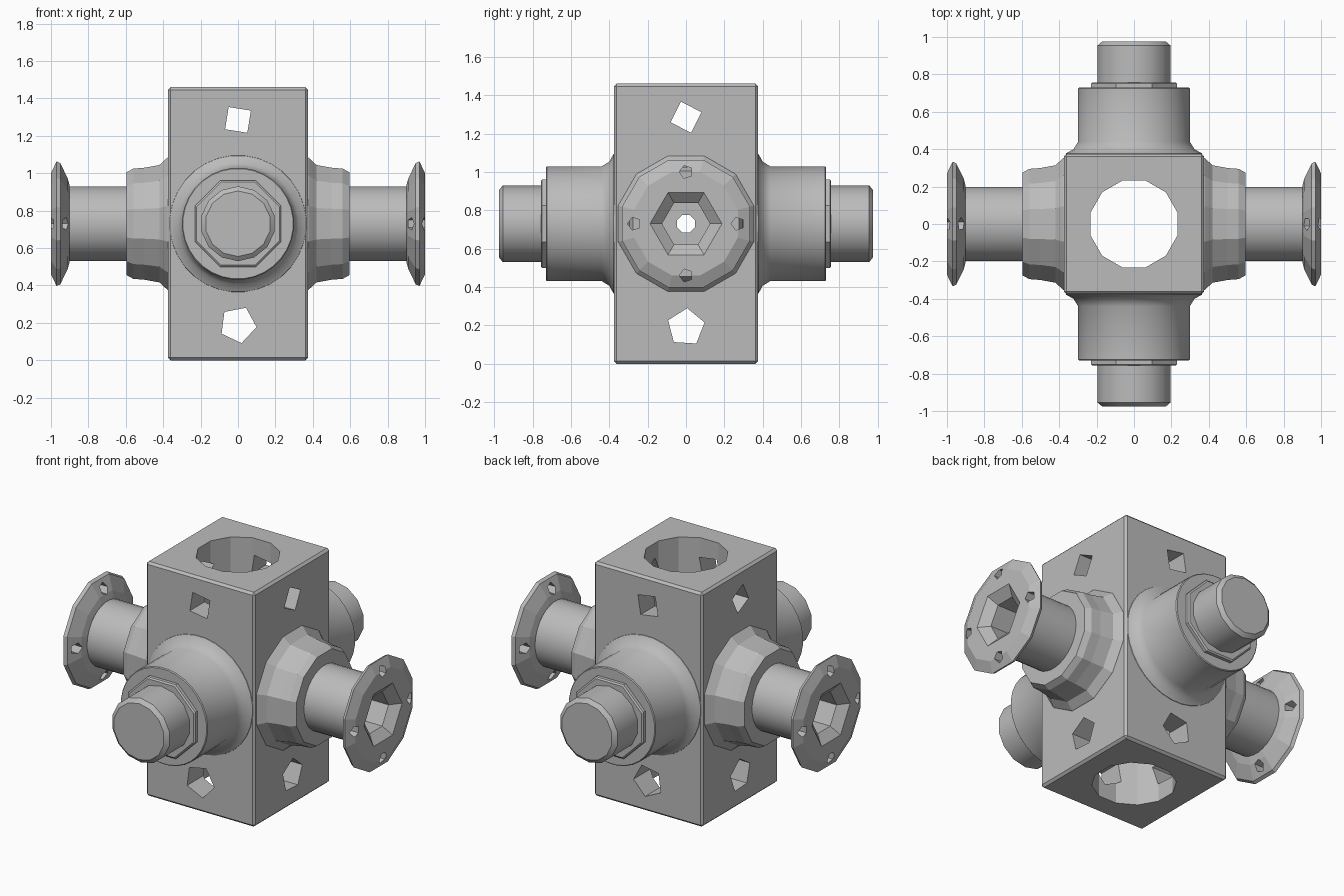
import bpy, bmesh, math
from mathutils import Matrix, Vector

if "Cube" in bpy.data.objects:
    bpy.data.objects.remove(bpy.data.objects["Cube"])

MID = 0.73    # height of the arm axes
HALF = 0.375  # half width of the block

steel = bpy.data.materials.new("plain grey")
steel.use_nodes = True
GREY = (0.5, 0.5, 0.5, 1)
steel.diffuse_color = GREY
steel.node_tree.nodes["Principled BSDF"].inputs["Base Color"].default_value = GREY


def finish(name, bm):
    bmesh.ops.recalc_face_normals(bm, faces=bm.faces)
    mesh = bpy.data.meshes.new(name)
    bm.to_mesh(mesh)
    bm.free()
    obj = bpy.data.objects.new(name, mesh)
    mesh.materials.append(steel)
    bpy.context.collection.objects.link(obj)
    return obj


def turned(name, direction, profile, sides, centre=(0, 0, MID), turn=0.5):
    """Solid of revolution; profile is (distance along direction, radius)."""
    bm = bmesh.new()
    frame = Matrix.Translation(centre) @ Vector(direction).to_track_quat('Z', 'Y').to_matrix().to_4x4()
    rings = []
    for dist, radius in profile:
        ring = []
        for i in range(sides):
            a = math.tau * (i + turn) / sides
            ring.append(bm.verts.new(frame @ Vector((radius * math.cos(a), radius * math.sin(a), dist))))
        rings.append(ring)
    for low, high in zip(rings, rings[1:]):
        for i in range(sides):
            j = (i + 1) % sides
            bm.faces.new((low[i], low[j], high[j], high[i]))
    bm.faces.new(rings[0])
    bm.faces.new(rings[-1])
    return finish(name, bm)


def select(obj):
    bpy.ops.object.select_all(action='DESELECT')
    obj.select_set(True)
    bpy.context.view_layer.objects.active = obj


def cut(obj, cutters):
    select(obj)
    for cutter in cutters:
        mod = obj.modifiers.new("cut", 'BOOLEAN')
        mod.operation, mod.solver, mod.object = 'DIFFERENCE', 'EXACT', cutter
        bpy.ops.object.modifier_apply(modifier=mod.name)


def smooth(obj, degrees):
    select(obj)
    bpy.ops.object.shade_smooth_by_angle(angle=math.radians(degrees))


X, Y, Z = Vector((1, 0, 0)), Vector((0, 1, 0)), Vector((0, 0, 1))
cutters = []


def cutter(*args, **kw):
    obj = turned("cutter", *args, **kw)
    obj.hide_render = True
    cutters.append(obj)
    return obj


# Block with chamfered edges
bm = bmesh.new()
bmesh.ops.create_cube(bm, size=1)
bmesh.ops.scale(bm, verts=bm.verts, vec=(2 * HALF, 2 * HALF, 2 * MID))
bmesh.ops.translate(bm, verts=bm.verts, vec=(0, 0, MID))
bmesh.ops.bevel(bm, geom=bm.edges[:], offset=0.014, segments=1, affect='EDGES')
block = finish("block", bm)

# Vertical bore, cross bore and faceted windows through the block walls
bore = cutter(Z, [(-1, 0.24), (1, 0.24)], 12)
cross_bore = cutter(X, [(-2, 0.05), (2, 0.05)], 8)
windows = []
for axis, turn in ((X, 0.2), (Y, 0.6)):
    windows.append(cutter(axis, [(-1, 0.1), (1, 0.1)], 5, centre=(0, 0, 0.19), turn=turn))
    windows.append(cutter(axis, [(-1, 0.085), (1, 0.085)], 4, centre=(0, 0, 1.285), turn=turn))
cut(block, [bore, cross_bore] + windows)

# Closed arms on the front and back
for side, sign in (("front", -1), ("back", 1)):
    d = Y * sign
    smooth(turned(side + "_collar", d, [(0.36, 0.37), (0.378, 0.365), (0.4, 0.325), (0.44, 0.3),
                                        (0.725, 0.3), (0.73, 0.295)], 32), 35)
    turned(side + "_step_ring", d, [(0.72, 0.25), (0.75, 0.25), (0.757, 0.24)], 8)
    smooth(turned(side + "_end_cap", d, [(0.72, 0.2), (0.955, 0.2), (0.975, 0.175)], 14), 30)

# Flanged arms on the left and right
for side, sign in (("right", -1), ("left", 1)):
    d = X * sign
    collar = turned(side + "_collar", d, [(0.36, 0.37), (0.378, 0.365), (0.42, 0.325), (0.5, 0.31),
                                          (0.56, 0.305), (0.595, 0.285)], 12)
    shaft = turned(side + "_shaft", d, [(0.58, 0.2), (0.93, 0.2)], 32)
    flange = turned(side + "_flange", d, [(0.9, 0.21), (0.91, 0.25), (0.95, 0.335), (0.97, 0.345),
                                          (1.0, 0.28)], 12)
    # Countersunk hex socket and four bolt holes
    socket = cutter(d, [(0.8, 0.125), (0.95, 0.125), (1.01, 0.2)], 6, turn=0)
    bolts = []
    for k in range(4):
        a = k * math.pi / 2
        place = Vector((0, 0.27 * math.cos(a), MID + 0.27 * math.sin(a)))
        bolts.append(cutter(d, [(0.85, 0.035), (1.1, 0.035)], 5, centre=place))
    cut(collar, [cross_bore])
    cut(shaft, [cross_bore, socket])
    cut(flange, [socket] + bolts)
    smooth(shaft, 30)

# Remove the cutters
for obj in cutters:
    bpy.data.objects.remove(obj)
